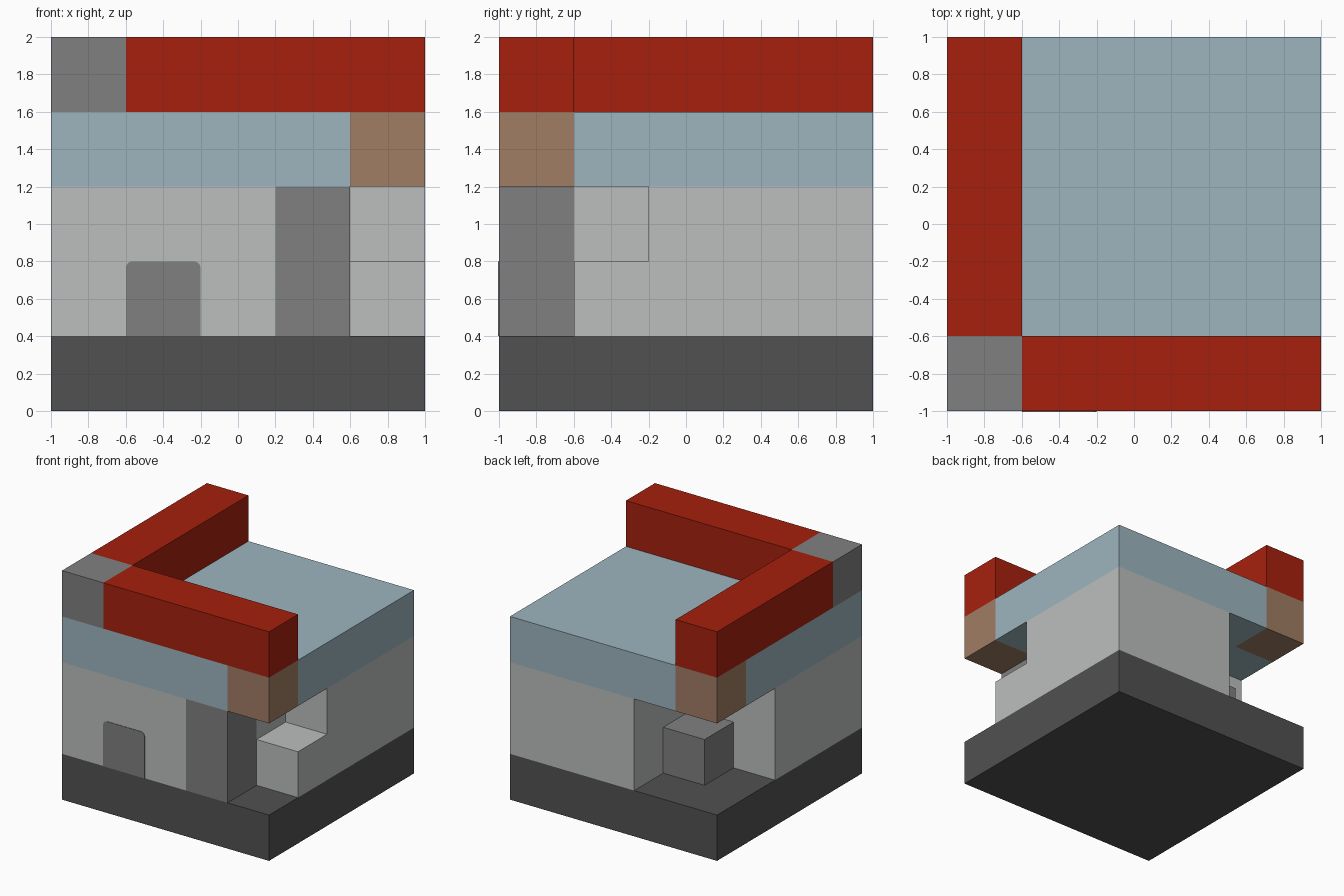
import bpy
import bmesh

cube = bpy.data.objects.get("Cube")
if cube:
    bpy.data.objects.remove(cube, do_unlink=True)

CELL = 0.4  # everything sits on a five-cell grid


def linear(c):
    c /= 255
    return c / 12.92 if c <= 0.04045 else ((c + 0.055) / 1.055) ** 2.4


def material(name, *rgb):
    mat = bpy.data.materials.new(name)
    colour = (*[linear(c) for c in rgb], 1)
    mat.use_nodes = True
    mat.diffuse_color = colour
    mat.node_tree.nodes["Principled BSDF"].inputs["Base Color"].default_value = colour
    return mat


charcoal = material("charcoal", 81, 81, 81)
grey = material("mid grey", 128, 128, 128)
plaster = material("pale plaster", 187, 191, 190)
blue = material("pale blue", 157, 181, 191)
brown = material("brown", 160, 125, 100)
red = material("red", 166, 32, 13)


def prism(name, plan, low, high, mat):
    """Extrude a plan outline, given in grid cells, between two levels."""
    bm = bmesh.new()
    verts = [bm.verts.new((x * CELL - 1, y * CELL - 1, low * CELL)) for x, y in plan]
    face = bm.faces.new(verts)
    top = bmesh.ops.extrude_face_region(bm, geom=[face])["geom"]
    moved = [v for v in top if isinstance(v, bmesh.types.BMVert)]
    bmesh.ops.translate(bm, verts=moved, vec=(0, 0, (high - low) * CELL))
    bmesh.ops.recalc_face_normals(bm, faces=bm.faces)
    mesh = bpy.data.meshes.new(name)
    bm.to_mesh(mesh)
    bm.free()
    mesh.materials.append(mat)
    obj = bpy.data.objects.new(name, mesh)
    bpy.context.collection.objects.link(obj)
    return obj


def block(name, x0, x1, y0, y1, low, high, mat):
    return prism(name, [(x0, y0), (x1, y0), (x1, y1), (x0, y1)], low, high, mat)


# Base and walls with recessed corners
block("base", 0, 5, 0, 5, 0, 1, charcoal)
prism("walls", [(0, 0), (3, 0), (3, 1), (4, 1), (4, 2), (5, 2), (5, 5), (2, 5), (2, 3), (0, 3)],
      1, 3, plaster)
block("front_column", 3, 4, 0, 1, 1, 3, grey)
block("front_step", 4, 5, 1, 2, 1, 2, plaster)
block("back_crate", 1, 2, 3, 4, 1, 2, grey)

# Upper slab with brown corner blocks
prism("roof_slab", [(0, 0), (4, 0), (4, 1), (5, 1), (5, 5), (1, 5), (1, 4), (0, 4)], 3, 4, blue)
block("front_corner_block", 4, 5, 0, 1, 3, 4, brown)
block("back_corner_block", 0, 1, 4, 5, 3, 4, brown)

# Parapet
block("parapet_corner", 0, 1, 0, 1, 4, 5, grey)
block("front_parapet", 1, 5, 0, 1, 4, 5, red)
block("side_parapet", 0, 1, 1, 5, 4, 5, red)

# Door plate with softened upper corners
door = block("door", 1, 2, -0.01, 0, 1, 2, grey)
bm = bmesh.new()
bm.from_mesh(door.data)
corners = [e for e in bm.edges
           if all(v.co.z > 0.79 for v in e.verts)
           and abs(e.verts[0].co.x - e.verts[1].co.x) < 0.001]
bmesh.ops.bevel(bm, geom=corners, offset=0.035, segments=3, profile=0.5, affect='EDGES')
bm.to_mesh(door.data)
bm.free()
